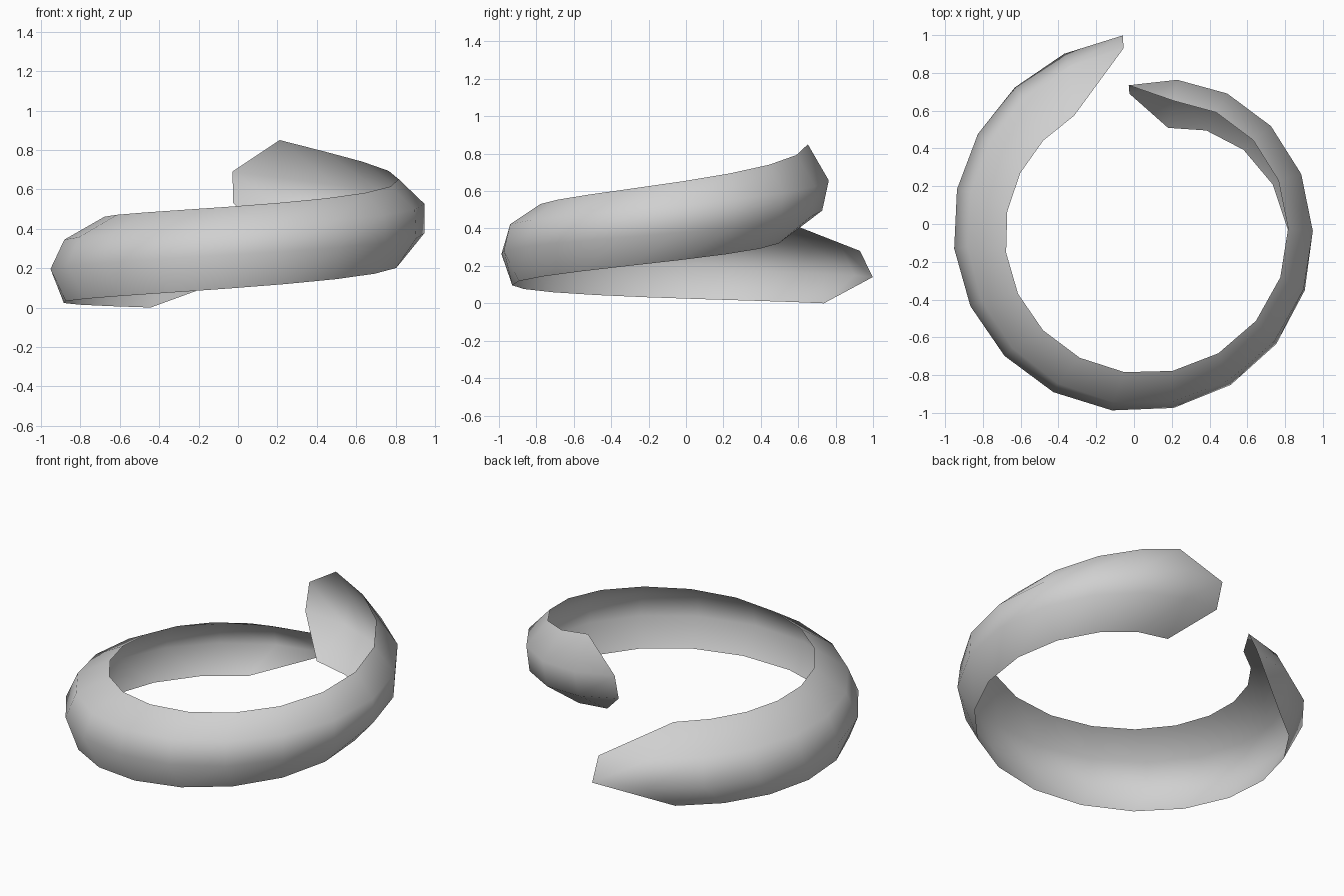
import bpy
import bmesh
from math import cos, sin, radians

cube = bpy.data.objects.get("Cube")
if cube:
    bpy.data.objects.remove(cube, do_unlink=True)

COLUMNS = 20

# Four strands along the band: (angle in degrees, radius, height) at key stations
STRANDS = {
    "lower_edge": [(121, .86, 0), (180, .89, .025), (270, .93, .1), (360, .81, .235), (430.5, .54, .345)],
    "lower_bulge": [(93.4, 1, .14), (180, .958, .19), (270, .995, .27), (360, .943, .38), (452, .69, .53)],
    "upper_bulge": [(93.4, .932, .28), (180, .885, .34), (270, .955, .41), (360, .945, .53), (452.2, .735, .69)],
    "upper_edge": [(119, .655, .42), (180, .68, .455), (270, .79, .515), (360, .815, .655), (432, .685, .85)],
}


def smooth_value(keys, angle, channel):
    """Polynomial that passes through every key station."""
    total = 0
    for a in keys:
        weight = a[channel]
        for b in keys:
            if b is not a:
                weight *= (angle - b[0]) / (a[0] - b[0])
        total += weight
    return total


def strand_points(bm, keys, first, last):
    """Vertices of one strand, indexed by column."""
    points = {}
    for i in range(first, last + 1):
        angle = keys[0][0] + (keys[-1][0] - keys[0][0]) * (i - first) / (last - first)
        r, z = smooth_value(keys, angle, 1), smooth_value(keys, angle, 2)
        points[i] = bm.verts.new((r * cos(radians(angle)), r * sin(radians(angle)), z))
    return points


# Coiled band: the outer strands stop one column short, which makes pointed ends
bm = bmesh.new()
rows = []
for name, keys in STRANDS.items():
    inset = 1 if name.endswith("edge") else 0
    rows.append(strand_points(bm, keys, inset, COLUMNS - 1 - inset))

for low, high in zip(rows, rows[1:]):
    for i in range(COLUMNS - 1):
        corners = [low.get(i), low.get(i + 1), high.get(i + 1), high.get(i)]
        bm.faces.new([v for v in corners if v])

mesh = bpy.data.meshes.new("coiled_band")
bm.to_mesh(mesh)
bm.free()
mesh.shade_smooth()

# Plain grey material
grey = bpy.data.materials.new("light_grey")
grey.use_nodes = True
colour = (.63, .63, .63, 1)
grey.diffuse_color = colour
grey.node_tree.nodes["Principled BSDF"].inputs["Base Color"].default_value = colour
mesh.materials.append(grey)

band = bpy.data.objects.new("coiled_band", mesh)
bpy.context.collection.objects.link(band)
